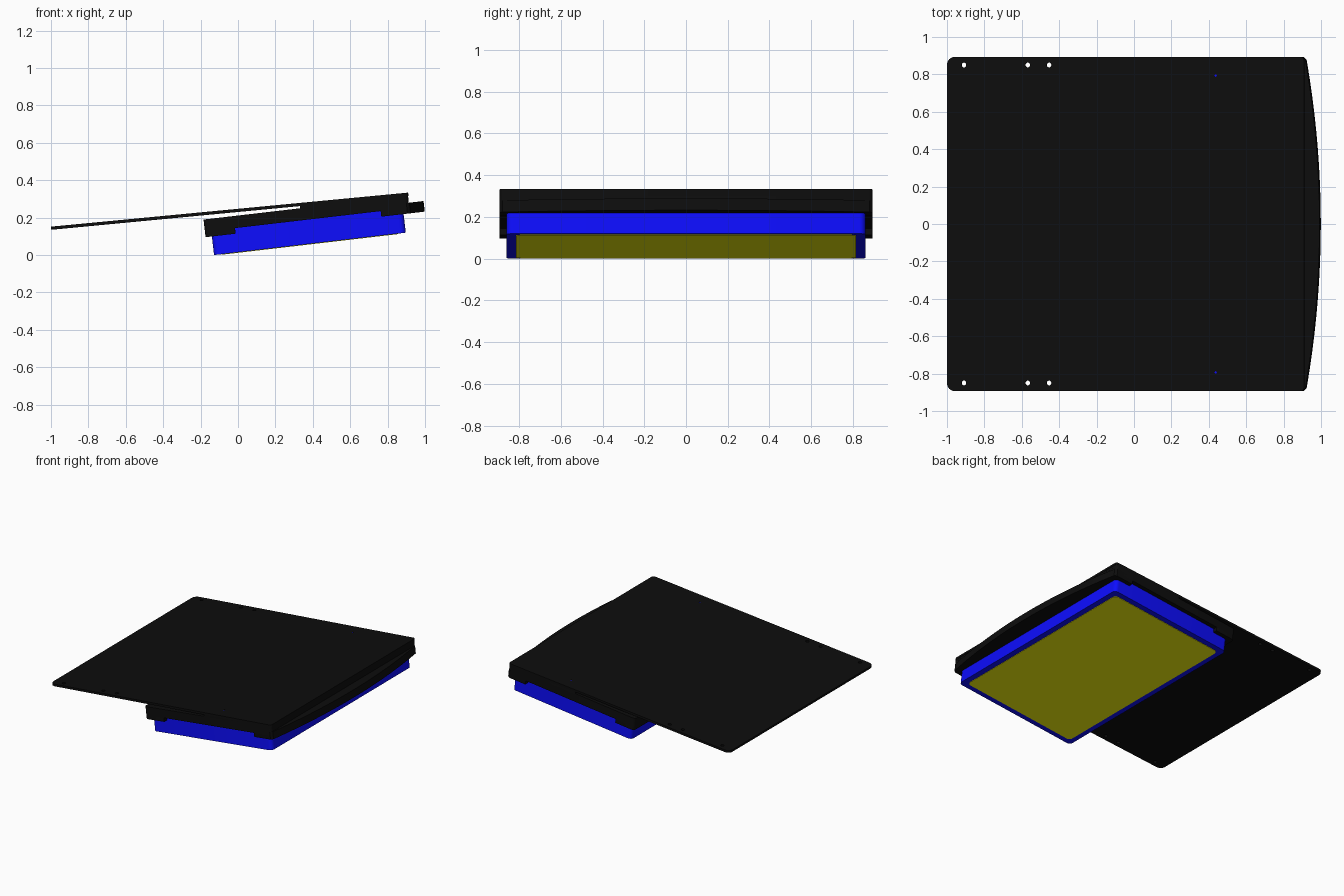
import bpy
from math import sin, cos, pi, atan
from mathutils import Matrix

if "Cube" in bpy.data.objects:
    bpy.data.objects.remove(bpy.data.objects["Cube"])


def material(name, rgb):
    m = bpy.data.materials.new(name)
    m.diffuse_color = (*rgb, 1)
    m.use_nodes = True
    m.node_tree.nodes["Principled BSDF"].inputs["Base Color"].default_value = m.diffuse_color
    return m


BLACK = material("black", (0.004, 0.004, 0.004))
BLUE = material("blue", (0.004, 0.004, 1.0))
YELLOW = material("yellow", (1.0, 1.0, 0.004))


def tilted(x, z, slope):
    return Matrix.Translation((x, 0, z)) @ Matrix.Rotation(-atan(slope), 4, 'Y')


BODY = tilted(-0.135, -0.0008, 0.1167)   # body axes: u along slope, w up
LID = tilted(-0.998, 0.135, 0.0953)      # lid lies at a shallower angle
HALF = 0.893                             # half width of cover and lid


def rounded(u0, u1, h, r0, r1):
    """Rectangle outline with corner radius r0 at the u0 end and r1 at u1."""
    pts = []
    for cu, cy, r, a0 in ((u1 - r1, h - r1, r1, 0), (u0 + r0, h - r0, r0, 1),
                          (u0 + r0, r0 - h, r0, 2), (u1 - r1, r1 - h, r1, 3)):
        for i in range(7):
            a = (a0 + i / 6) * pi / 2
            pts.append((cu + r * cos(a), cy + r * sin(a)))
    return pts


def circle(u, y, r):
    return [(u + r * cos(i * pi / 8), y + r * sin(i * pi / 8)) for i in range(16)]


def slab(name, loops, w0, w1, frame, mat):
    """Extrude a flat outline (further loops are holes) from w0 to w1."""
    cu = bpy.data.curves.new(name, 'CURVE')
    cu.dimensions, cu.fill_mode, cu.extrude = '2D', 'BOTH', (w1 - w0) / 2
    for loop in loops:
        s = cu.splines.new('POLY')
        s.points.add(len(loop) - 1)
        for p, (u, y) in zip(s.points, loop):
            p.co = (u, y, 0, 1)
        s.use_cyclic_u = True
    ob = bpy.data.objects.new(name, cu)
    bpy.context.collection.objects.link(ob)
    ob.matrix_world = frame @ Matrix.Translation((0, 0, (w0 + w1) / 2))
    bpy.ops.object.select_all(action='DESELECT')
    ob.select_set(True)
    bpy.context.view_layer.objects.active = ob
    bpy.ops.object.convert(target='MESH')
    ob = bpy.context.object
    ob.data.materials.clear()
    ob.data.materials.append(mat)
    bpy.ops.object.shade_smooth_by_angle(angle=0.6)
    return ob


# Blue box with inset base panel
slab("inner_box", [rounded(0.007, 1.039, 0.86, 0.03, 0.03)], 0, 0.16, BODY, BLUE)
slab("base_panel", [rounded(0.047, 0.997, 0.815, 0.03, 0.03)], -0.003, 0.01, BODY, YELLOW)

# Black cover: top slab, deeper skirt at the low end, bowed lip at the high end
slab("cover", [rounded(-0.027, 1.073, HALF, 0.02, 0.02)], 0.13, 0.195, BODY, BLACK)
slab("low_skirt", [rounded(-0.027, 0.135, HALF, 0.02, 0.001)], 0.1, 0.13, BODY, BLACK)
bow = [(1.060, -HALF)]
for i in range(33):
    t = (-1 + i / 16) * 0.984
    bow.append((1.153 - 0.079 * t * t, HALF * t))
bow.append((1.060, HALF))
slab("front_lip", [[(0.919, HALF), (0.919, -HALF)] + bow], 0.1, 0.157, BODY, BLACK)

# Thin lid with mounting holes along both sides
holes = []
pins = []
for side in (-1, 1):
    for x in (-0.908, -0.567, -0.453):
        holes.append(circle((x + 0.998) * 1.0045, side * 0.85, 0.013))
    pins.append(circle(1.443, side * 0.793, 0.006))
slab("lid", [rounded(0, 1.918, HALF, 0.04, 0.02)] + holes + pins, 0, 0.017, LID, BLACK)

# Filler closing the wedge between cover and lid
slab("lid_mount", [rounded(1.335, 1.916, HALF, 0.001, 0.02)], -0.016, 0, LID, BLACK)

# Small blue pins seated in the lid
for name, loop in zip(("pin_front", "pin_back"), pins):
    slab(name, [loop], -0.012, 0.014, LID, BLUE)
